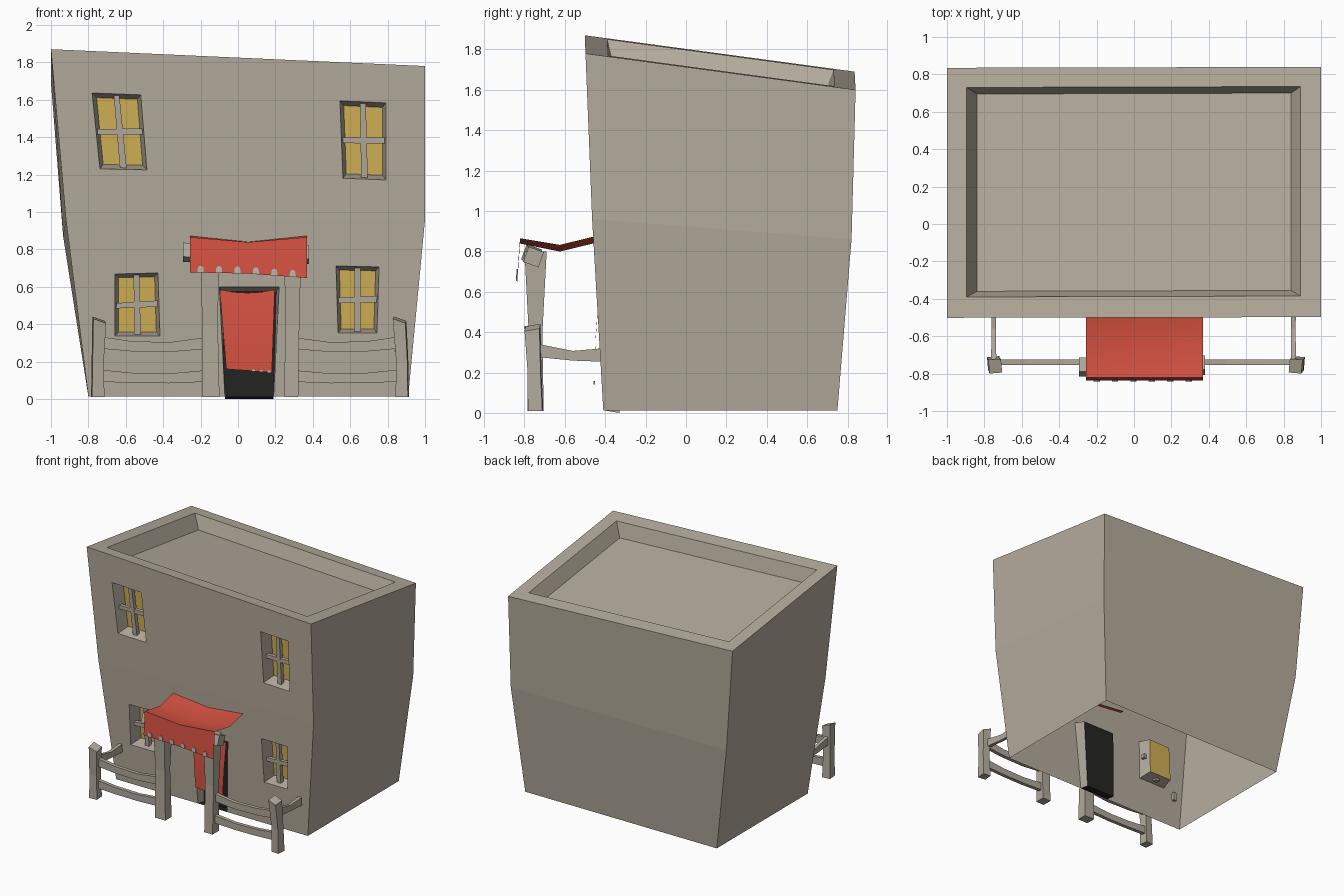
import bpy, bmesh, math
from mathutils import Vector

if "Cube" in bpy.data.objects:
    bpy.data.objects.remove(bpy.data.objects["Cube"])


def material(name, rgb):
    m = bpy.data.materials.new(name)
    m.diffuse_color = (*rgb, 1)
    m.use_nodes = True
    m.node_tree.nodes["Principled BSDF"].inputs["Base Color"].default_value = m.diffuse_color
    return m


PLASTER = material("plaster", (0.46, 0.41, 0.335))
GLOW = material("window yellow", (0.64, 0.44, 0.09))
DARK = material("doorway black", (0.018, 0.018, 0.017))
WOOD = material("wood grey", (0.44, 0.395, 0.325))
CLOTH = material("red cloth", (0.66, 0.083, 0.052))
TRIM = material("pale trim", (0.5, 0.47, 0.42))


def finish(name, bm, mats, recalc=True):
    bmesh.ops.remove_doubles(bm, verts=bm.verts, dist=0.0005)
    if recalc:
        bmesh.ops.recalc_face_normals(bm, faces=bm.faces)
    me = bpy.data.meshes.new(name)
    bm.to_mesh(me)
    bm.free()
    for m in mats:
        me.materials.append(m)
    ob = bpy.data.objects.new(name, me)
    bpy.context.collection.objects.link(ob)
    return ob


def face(bm, pts, mat=0):
    f = bm.faces.new([bm.verts.new(p) for p in pts])
    f.material_index = mat


def band(bm, a, b, mat=0):
    """Quads joining two closed loops."""
    n = len(a)
    for i in range(n):
        j = (i + 1) % n
        face(bm, (a[i], a[j], b[j], b[i]), mat)


def front_y(z):
    """Depth of the leaning front wall at height z."""
    return -0.41 - 0.055 * (z - 0.02) / 0.94 if z < 0.96 else -0.465 - 0.04 * (z - 0.96)


def on_wall(p, depth=0.0):
    return Vector((p[0], front_y(p[1]) + depth, p[1]))


def top_z(x, y):
    """Sloping top of the walls."""
    return 1.825 - 0.045 * x - 0.135 * (y + 0.5)


def fill(bm, loops):
    """Flat wall from an outline and its window holes."""
    edges = []
    for loop in loops:
        vs = [bm.verts.new(on_wall(p)) for p in loop]
        edges += [bm.edges.new((vs[i], vs[(i + 1) % len(vs)])) for i in range(len(vs))]
    bmesh.ops.triangle_fill(bm, edges=edges, use_beauty=True, normal=(0, -1, 0))


def loft(name, sections, axis, mat, rot=0.0, slant=(0, 0)):
    """Four-sided beam; sections are (centre, half width, half height)."""
    u, v = {"x": ((0, 1, 0), (0, 0, 1)), "y": ((1, 0, 0), (0, 0, 1)),
            "z": ((1, 0, 0), (0, 1, 0))}[axis]
    u, v = Vector(u), Vector(v)
    c, s = math.cos(rot), math.sin(rot)
    u, v = u * c + v * s, v * c - u * s
    corners = ((-1, -1), (1, -1), (1, 1), (-1, 1))
    rings = [[Vector(p) + u * hu * a + v * hv * b for a, b in corners]
             for p, hu, hv in sections]
    for p, (a, b) in zip(rings[-1], corners):   # tilted top cut
        p.z += slant[0] * a + slant[1] * b
    bm = bmesh.new()
    for a, b in zip(rings, rings[1:]):
        band(bm, a, b)
    face(bm, rings[0])
    face(bm, rings[-1])
    return finish(name, bm, [mat])


# House shell: crooked walls, open underneath, windows and door recessed
windows = {
    "lower_left": [(-0.658, 0.337), (-0.417, 0.337), (-0.428, 0.674), (-0.658, 0.668)],
    "lower_right": [(0.535, 0.353), (0.743, 0.353), (0.754, 0.706), (0.524, 0.711)],
    "upper_left": [(-0.738, 1.23), (-0.487, 1.225), (-0.52, 1.626), (-0.78, 1.636)],
    "upper_right": [(0.561, 1.18), (0.791, 1.171), (0.791, 1.583), (0.545, 1.594)],
}
B = 0.013
bl, br, ml, mr = (-0.80, B), (0.91, B), (-0.92, 0.96), (1.0, 0.96)
tl, tr = (-1.0, 1.87), (1.0, 1.78)
door = [(-0.07, B), (-0.10, 0.60), (0.22, 0.60), (0.19, B)]

bm = bmesh.new()
fill(bm, [[bl] + door + [br, mr, ml], windows["lower_left"], windows["lower_right"]])
fill(bm, [[ml, mr, tr, tl], windows["upper_left"], windows["upper_right"]])
low = [on_wall(bl), on_wall(br), Vector((0.91, 0.75, B)), Vector((-0.80, 0.75, B))]
mid = [on_wall(ml), on_wall(mr), Vector((0.99, 0.82, 0.86)), Vector((-0.935, 0.82, 0.87))]
top = [on_wall(tl), on_wall(tr), Vector((1.0, 0.84, 1.60)), Vector((-1.0, 0.835, 1.69))]
for a, b in ((low, mid), (mid, top)):
    for i in (1, 2, 3):
        j = (i + 1) % 4
        face(bm, (a[i], a[j], b[j], b[i]))

# Parapet rim and sunken roof
rim = [Vector((x, y, top_z(x, y))) for x, y in
       ((-0.895, -0.39), (0.89, -0.385), (0.89, 0.735), (-0.895, 0.73))]
deck = [Vector((x, y, top_z(x, y) - 0.11)) for x, y in
        ((-0.84, -0.36), (0.84, -0.355), (0.84, 0.70), (-0.84, 0.695))]
band(bm, top, rim)
band(bm, rim, deck)
face(bm, deck)

# Window recesses with glowing panes
for loop in windows.values():
    cx, cz = (sum(p[k] for p in loop) / 4 for k in (0, 1))
    back = [on_wall((cx + (x - cx) * 0.84, cz + (z - cz) * 0.88), 0.105) for x, z in loop]
    band(bm, [on_wall(p) for p in loop], back)
    face(bm, back, 1)

# Door recess with black back and threshold
outer = [on_wall(p) for p in door]
back = [Vector(p) for p in ((-0.07, -0.33, 0), (-0.085, -0.35, 0.575),
                            (0.205, -0.35, 0.575), (0.19, -0.33, 0))]
for i in range(3):
    face(bm, (outer[i], outer[i + 1], back[i + 1], back[i]))
face(bm, (outer[3], outer[0], back[0], back[3]), 2)
face(bm, back, 2)
finish("house", bm, [PLASTER, GLOW, DARK])

# Window bars, their ends let into the wall
for name, loop in windows.items():
    b0, b1, t1, t0 = [on_wall(p, 0.055) for p in loop]
    lo, hi = (b0 + b1) / 2, (t0 + t1) / 2
    le, ri = (b0 + t0) / 2, (b1 + t1) / 2
    rise, run = (hi - lo) * 0.02, (ri - le) * 0.06
    tilt = Vector((0, 0, 0.005))
    loft("window_upright_" + name, [(lo - rise, 0.018, 0.017), (hi + rise, 0.015, 0.017)],
         "z", WOOD)
    loft("window_crossbar_" + name, [(le - run - tilt, 0.015, 0.014),
                                     (ri + run + tilt, 0.015, 0.017)], "x", WOOD)

# Porch posts and their cross beam
loft("porch_post_left", [((-0.145, -0.745, 0.01), 0.046, 0.04), ((-0.15, -0.745, 0.4), 0.042, 0.034),
                         ((-0.15, -0.745, 0.80), 0.05, 0.055)], "z", WOOD)
loft("porch_post_right", [((0.285, -0.745, 0.01), 0.037, 0.04), ((0.29, -0.745, 0.4), 0.038, 0.034),
                          ((0.293, -0.745, 0.80), 0.045, 0.055)], "z", WOOD)
loft("porch_beam", [((-0.295, -0.765, 0.785), 0.04, 0.04), ((0.03, -0.755, 0.765), 0.034, 0.034),
                    ((0.38, -0.755, 0.772), 0.04, 0.04)], "x", WOOD, math.radians(-20))

# Fences on both sides of the porch
for side, xb, xt, inner in (("left", -0.75, -0.742, -0.17), ("right", 0.878, 0.864, 0.30)):
    s = 1 if xb < 0 else -1
    loft("fence_post_" + side, [((xb, -0.745, 0.01), 0.033, 0.036), ((xb, -0.75, 0.2), 0.03, 0.032),
                                ((xt, -0.76, 0.423), 0.034, 0.037)], "z", WOOD, 0.08 * s,
         (-0.012, 0.006))
    for part, z, sag in (("upper", 0.302, 0.025), ("lower", 0.125, 0.015)):
        ends = ((0.0, 0.0), (0.3, 0.8), (0.65, 1.0), (1.0, 0.15))
        loft("fence_rail_%s_%s" % (part, side),
             [((xt + (inner - xt) * t, -0.74, z - sag * k), 0.015, 0.032 - 0.006 * k)
              for t, k in ends], "x", WOOD)
    x = xb if s > 0 else xb - 0.026
    loft("fence_side_rail_" + side,
         [((x, -0.74, 0.31), 0.014, 0.033), ((x, -0.56, 0.283), 0.012, 0.024),
          ((x, -0.40, 0.287), 0.015, 0.034)], "y", WOOD)


def cloth(name, cols, rows, point):
    """Smooth thin sheet of cloth facing up and forward."""
    bm = bmesh.new()
    g = [[bm.verts.new(point(i / cols, j)) for i in range(cols + 1)] for j in range(rows)]
    for j in range(rows - 1):
        for i in range(cols):
            bm.faces.new((g[j][i], g[j + 1][i], g[j + 1][i + 1], g[j][i + 1]))
    ob = finish(name, bm, [CLOTH], recalc=False)
    for o in bpy.context.selected_objects:
        o.select_set(False)
    bpy.context.view_layer.objects.active = ob
    ob.select_set(True)
    bpy.ops.object.shade_smooth_by_angle(angle=math.radians(40))


# Awning: top folded in the middle, flap hanging over the front
awning_profile = [(-0.44, 0.877, 1), (-0.625, 0.832, 1), (-0.822, 0.865, 0.8), (-0.836, 0.662, -0.25)]


def awning_point(t, j):
    y, z, k = awning_profile[j]
    tilt = 0.015 * (1 - 2 * t) * (1 if j == 3 else 0)
    return (-0.257 + 0.625 * t, y, z - 0.033 * k * (1 - abs(2 * t - 1)) + tilt)


cloth("awning", 2, len(awning_profile), awning_point)


# Door curtain
def curtain_point(t, j):
    k = j / 4
    x0, x1 = -0.098 + 0.035 * k, 0.197 - 0.016 * k
    sag = 0.018 * (1 - (2 * t - 1) ** 2) * (1 - k)
    return (x0 + (x1 - x0) * t, -0.43 - 0.022 * math.sin(k * math.pi * 0.6),
            0.585 - sag - (0.425 + 0.018 * t) * k)


cloth("door_curtain", 4, 5, curtain_point)

# Pale tabs along the cloth hems
for i in range(6):
    x = -0.20 + 0.0985 * i
    z = awning_point((x + 0.257) / 0.625, 3)[2]
    loft("awning_tab_%d" % (i + 1), [((x, -0.838, z), 0.017, 0.003),
                                     ((x, -0.837, z + 0.025), 0.015, 0.003),
                                     ((x, -0.836, z + 0.036), 0.007, 0.003)], "z", TRIM)
for i in range(3):
    t = 0.6 + 0.17 * i
    x, y, z = curtain_point(t, 4)
    loft("curtain_tab_%d" % (i + 1), [((x, y - 0.004, z - 0.003), 0.01, 0.003),
                                      ((x, y - 0.004, z + 0.009), 0.007, 0.003)], "z", TRIM)
